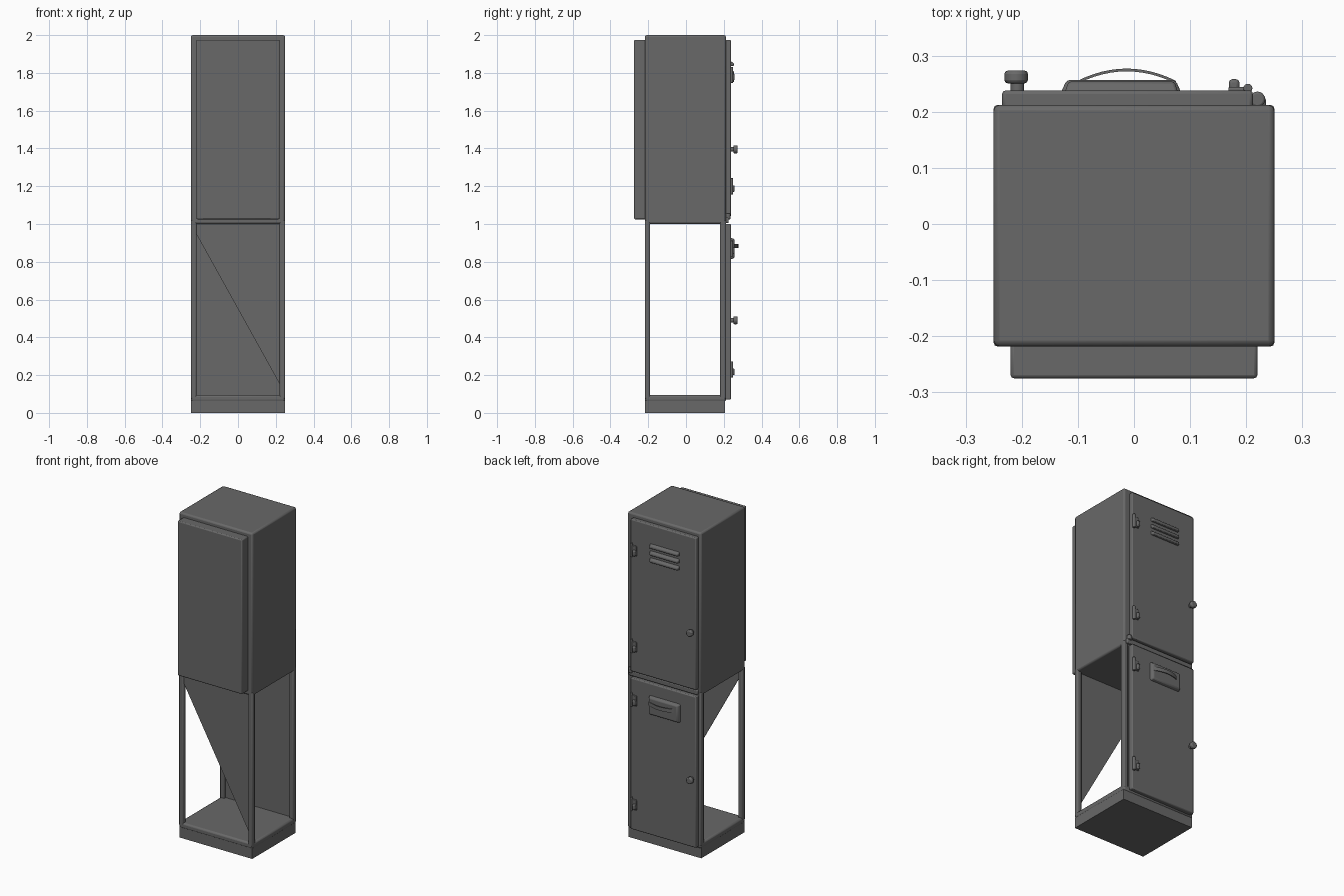
import bpy, bmesh, math
from mathutils import Matrix

if "Cube" in bpy.data.objects:
    bpy.data.objects.remove(bpy.data.objects["Cube"])

# single painted-metal colour
steel = bpy.data.materials.new("dark_grey_steel")
steel.diffuse_color = (0.14, 0.14, 0.14, 1)
steel.use_nodes = True
steel.node_tree.nodes["Principled BSDF"].inputs["Base Color"].default_value = steel.diffuse_color


def finish(bm, name, bevel=0.0, segs=2):
    bmesh.ops.recalc_face_normals(bm, faces=bm.faces)
    me = bpy.data.meshes.new(name)
    bm.to_mesh(me)
    bm.free()
    me.materials.append(steel)
    ob = bpy.data.objects.new(name, me)
    bpy.context.collection.objects.link(ob)
    if bevel:
        m = ob.modifiers.new("bevel", 'BEVEL')
        m.width = bevel
        m.segments = segs
        m.limit_method = 'ANGLE'
    bpy.ops.object.select_all(action='DESELECT')
    ob.select_set(True)
    bpy.context.view_layer.objects.active = ob
    bpy.ops.object.shade_smooth_by_angle(angle=math.radians(35))
    return ob


def box(name, x0, x1, y0, y1, z0, z1, bevel=0.0, segs=2):
    bm = bmesh.new()
    bmesh.ops.create_cube(bm, size=1)
    for v in bm.verts:
        v.co.x = x1 if v.co.x > 0 else x0
        v.co.y = y1 if v.co.y > 0 else y0
        v.co.z = z1 if v.co.z > 0 else z0
    return finish(bm, name, bevel, segs)


def cylinder(name, r, depth, loc, axis='Z', bevel=0.0):
    bm = bmesh.new()
    rot = Matrix.Rotation(math.pi / 2, 4, 'X') if axis == 'Y' else Matrix()
    bmesh.ops.create_cone(bm, cap_ends=True, segments=16, radius1=r, radius2=r,
                          depth=depth, matrix=Matrix.Translation(loc) @ rot)
    return finish(bm, name, bevel)


# cabinet: closed upper half, plinth, open lower frame
box("upper_cabinet", -0.25, 0.25, -0.218, 0.212, 1.0, 2.0, 0.01)
box("front_panel", -0.22, 0.22, -0.275, -0.21, 1.025, 1.975, 0.006)
box("plinth", -0.248, 0.248, -0.216, 0.206, 0.0, 0.065)
box("lower_floor", -0.25, 0.25, -0.218, 0.212, 0.06, 0.095, 0.01)
for side, sx in (("right", 1), ("left", -1)):
    xs = sorted((0.22 * sx, 0.25 * sx))
    box(side + "_front_post", *xs, -0.218, -0.19, 0.075, 1.02, 0.006)
    box(side + "_back_post", *xs, 0.18, 0.212, 0.075, 1.02, 0.006)
box("lower_back_wall", -0.23, 0.23, 0.195, 0.21, 0.08, 1.01)

# half sheet left in the lower front opening, cut on the diagonal
bm = bmesh.new()
outline = [(-0.225, 0.955), (0.225, 0.145), (0.225, 1.005), (-0.225, 1.005)]
face = bm.faces.new([bm.verts.new((x, -0.208, z)) for x, z in outline])
ext = bmesh.ops.extrude_face_region(bm, geom=[face])
for v in ext["geom"]:
    if isinstance(v, bmesh.types.BMVert):
        v.co.y += 0.004
finish(bm, "torn_front_sheet")

# doors and the rail between them, on the +y side
box("upper_door", -0.235, 0.212, 0.205, 0.238, 1.04, 1.975, 0.006)
box("lower_door", -0.235, 0.212, 0.205, 0.238, 0.07, 1.0, 0.006)
box("door_rail", -0.235, 0.235, 0.205, 0.226, 1.005, 1.035, 0.005)
cylinder("rail_pivot", 0.014, 0.03, (0.22, 0.222, 1.04), bevel=0.004)

# hinges
for i, z in enumerate((1.79, 1.2, 0.87, 0.23)):
    cylinder(f"hinge_barrel_{i}", 0.008, 0.085, (0.203, 0.242, z), bevel=0.002)
    box(f"hinge_leaf_{i}", 0.168, 0.205, 0.232, 0.244, z - 0.035, z + 0.03, 0.003)
    box(f"hinge_block_{i}", 0.169, 0.188, 0.236, 0.258, z - 0.03, z + 0.005, 0.006)

# knobs
for i, z in enumerate((1.395, 0.49)):
    cylinder(f"knob_stem_{i}", 0.012, 0.03, (-0.208, 0.245, z), 'Y')
    cylinder(f"knob_head_{i}", 0.021, 0.023, (-0.21, 0.262, z), 'Y', 0.006)

# vent louvres: sloped hoods
for i, z in enumerate((1.85, 1.807, 1.764)):
    ob = box(f"vent_louvre_{i}", -0.125, 0.08, 0.23, 0.254, z - 0.014, z + 0.014)
    for v in ob.data.vertices:
        if v.co.y > 0.24:
            v.co.x += 0.008 if v.co.x < 0 else -0.008
            if v.co.z > z:
                v.co.z -= 0.012
    m = ob.modifiers.new("bevel", 'BEVEL')
    m.width, m.segments = 0.005, 2

# pull plate with a bowed grip
plate = box("pull_plate", -0.132, 0.086, 0.23, 0.257, 0.81, 0.93, 0.0)
for v in plate.data.vertices:
    if v.co.y > 0.24:
        v.co.x += 0.012 if v.co.x < 0 else -0.012
        v.co.z += 0.01 if v.co.z < 0.87 else -0.01
m = plate.modifiers.new("bevel", 'BEVEL')
m.width, m.segments = 0.007, 2

bm = bmesh.new()
rings = []
N = 12
for k in range(N + 1):
    t = -1 + 2 * k / N
    x = -0.013 + 0.088 * t
    y = 0.255 + 0.022 * (1 - t * t)
    rings.append([bm.verts.new((x, y + dy, z)) for dy, z in
                  ((-0.005, 0.872), (0.0, 0.872), (0.0, 0.895), (-0.005, 0.895))])
for a, b in zip(rings, rings[1:]):
    for j in range(4):
        bm.faces.new((a[j], a[(j + 1) % 4], b[(j + 1) % 4], b[j]))
bm.faces.new(rings[0])
bm.faces.new(rings[-1])
finish(bm, "pull_grip")
